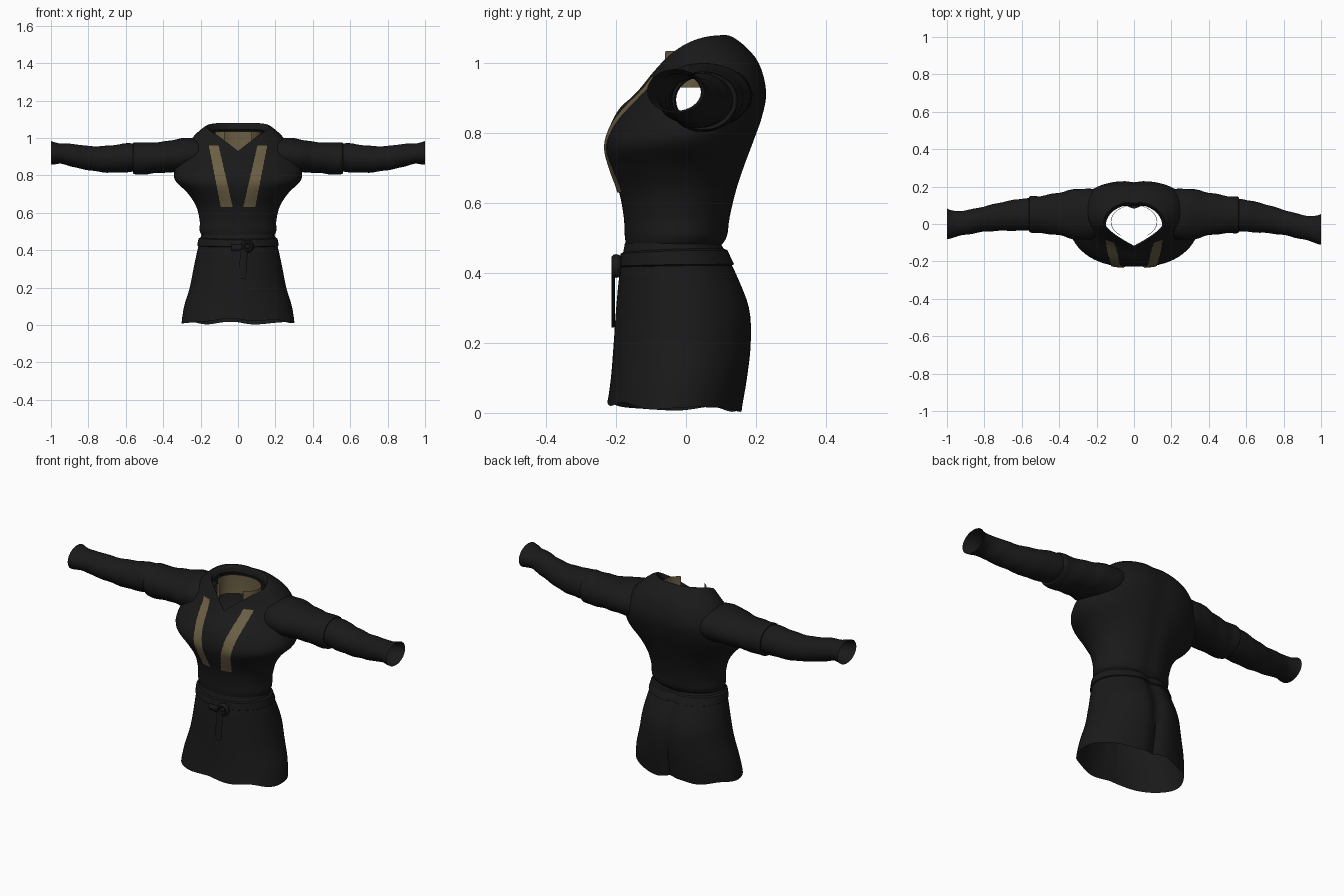
import bpy, bmesh, math
from mathutils import Vector
from mathutils.bvhtree import BVHTree

if "Cube" in bpy.data.objects:
    bpy.data.objects.remove(bpy.data.objects["Cube"])


def material(name, rgb):
    m = bpy.data.materials.new(name)
    m.diffuse_color = (*rgb, 1)
    m.use_nodes = True
    m.node_tree.nodes["Principled BSDF"].inputs["Base Color"].default_value = m.diffuse_color
    return m


BLACK = material("black_cloth", (0.0100, 0.0100, 0.0100))
TAN = material("tan_trim", (0.148, 0.114, 0.058))


def finish(name, bm, mat, angle=40):
    me = bpy.data.meshes.new(name)
    bm.to_mesh(me)
    ob = bpy.data.objects.new(name, me)
    bpy.context.collection.objects.link(ob)
    me.materials.append(mat)
    bpy.ops.object.select_all(action='DESELECT')
    ob.select_set(True)
    bpy.context.view_layer.objects.active = ob
    bpy.ops.object.shade_smooth_by_angle(angle=math.radians(angle))
    return ob


def loft(rings, closed=True):
    """Skin a list of point rings with quads."""
    bm = bmesh.new()
    rows = [[bm.verts.new(p) for p in r] for r in rings]
    n = len(rows[0])
    for a, b in zip(rows, rows[1:]):
        for i in range(n if closed else n - 1):
            j = (i + 1) % n
            bm.faces.new((a[i], a[j], b[j], b[i]))
    return bm


def smooth_rows(rows, steps):
    """Catmull-Rom interpolation between parameter rows."""
    out = []
    for i in range(len(rows) - 1):
        p = [rows[max(0, min(len(rows) - 1, i + k))] for k in (-1, 0, 1, 2)]
        for s in range(steps):
            t = s / steps
            out.append([0.5 * (2 * b + (c - a) * t + (2 * a - 5 * b + 4 * c - d) * t * t
                               + (3 * b - a - 3 * c + d) * t ** 3) for a, b, c, d in zip(*p)])
    return out + [rows[-1]]


def body_ring(row, n=64, groove=0.0, seam=0.0):
    """Oval ring: half width, front y, back y, front z, back z, front point, back squareness."""
    hw, yf, yb, zf, zb, point, square = (*row, 0, 0)[:7]
    pts = []
    for i in range(n):
        a = 2 * math.pi * i / n
        c, s = math.cos(a), math.sin(a)
        if s > 0:
            e = 1 - square
            c, s = math.copysign(abs(c) ** e, c), s ** e
        else:
            s = (1 - point) * s - point * (1 - abs(c))
        x = hw * c
        y = (yf + yb) / 2 + (yb - yf) / 2 * s
        t = max(0, (yb - y) / (yb - yf))
        z = zb - (zb - zf) * t ** 2.5
        if s > 0:
            y -= groove * math.exp(-(x / 0.035) ** 2)
        else:
            y += seam * math.exp(-((x + 0.02) / 0.012) ** 2)
        pts.append((x, y, z))
    return pts


# Skirt, open at the hem, with a pleat down the back and a seam in front
skirt_rows = [
    (0.302, -0.225, 0.164, 0.028, 0.010), (0.288, -0.215, 0.180, 0.10, 0.10),
    (0.258, -0.207, 0.192, 0.20, 0.20), (0.238, -0.200, 0.188, 0.30, 0.30),
    (0.217, -0.190, 0.150, 0.40, 0.40), (0.195, -0.175, 0.107, 0.485, 0.485)]
rings = [body_ring(r, groove=0.025, seam=0.006) for r in smooth_rows(skirt_rows, 4)]
rings[0] = [(x, y, z + 0.007 * math.sin(23 * x + 17 * y)) for x, y, z in rings[0]]
finish("skirt", loft(rings), BLACK)

# Upper body, rising to a V neck with a turned-in edge
body_rows = [
    (0.190, -0.170, 0.103, 0.475, 0.475, 0, 0), (0.205, -0.175, 0.122, 0.505, 0.505, 0, 0),
    (0.205, -0.178, 0.130, 0.56, 0.56, 0, 0), (0.225, -0.191, 0.149, 0.63, 0.64, 0, 0),
    (0.272, -0.215, 0.172, 0.70, 0.71, -0.06, 0), (0.338, -0.227, 0.198, 0.76, 0.78, -0.12, 0),
    (0.335, -0.217, 0.221, 0.82, 0.85, 0.05, 0.1), (0.300, -0.190, 0.231, 0.87, 0.92, 0.25, 0.2),
    (0.255, -0.158, 0.211, 0.90, 1.00, 0.4, 0.18), (0.205, -0.138, 0.165, 0.92, 1.055, 0.55, 0.1),
    (0.165, -0.125, 0.120, 0.93, 1.08, 0.7, 0), (0.150, -0.116, 0.105, 0.915, 1.045, 0.7, 0)]
rings = [body_ring(r, groove=0.008) for r in smooth_rows(body_rows, 4)]
bm = loft(rings)
surface = BVHTree.FromBMesh(bm)


def arm_hole(f):
    c = f.calc_center_median()
    return abs(c.x) > 0.2 and ((c.y - 0.05) / 0.11) ** 2 + ((c.z - 0.9) / 0.075) ** 2 < 1


bmesh.ops.delete(bm, geom=[f for f in bm.faces if arm_hole(f)], context='FACES')
finish("upper_body", bm, BLACK)


# Sleeves: x, low y, high y, low z, high z
upper_rows = [(0.21, -0.075, 0.185, 0.82, 1.0), (0.30, -0.085, 0.188, 0.815, 0.998),
              (0.40, -0.06, 0.168, 0.815, 0.98), (0.50, -0.05, 0.15, 0.805, 0.975),
              (0.555, -0.045, 0.146, 0.805, 0.978), (0.56, -0.03, 0.13, 0.82, 0.965)]
fore_rows = [(0.50, -0.03, 0.13, 0.83, 0.96), (0.58, -0.038, 0.135, 0.818, 0.972),
             (0.70, -0.042, 0.112, 0.815, 0.958), (0.80, -0.05, 0.085, 0.828, 0.957),
             (0.88, -0.066, 0.065, 0.844, 0.968), (0.94, -0.078, 0.056, 0.862, 0.969),
             (0.98, -0.092, 0.06, 0.859, 0.977), (1.00, -0.096, 0.068, 0.857, 0.983)]


def sleeve_ring(row, side, n=32):
    x, y0, y1, z0, z1 = row
    shift = -side * 0.015 * max(0, x - 0.5) / 0.5
    pts = []
    for i in range(n):
        a = 2 * math.pi * i / n
        k = 1 + 0.02 * math.sin(60 * x + 2 * a) * (x < 0.96)   # soft wrinkles
        pts.append((side * x, (y0 + y1) / 2 + shift + k * (y1 - y0) / 2 * math.cos(a),
                    (z0 + z1) / 2 + k * (z1 - z0) / 2 * math.sin(a)))
    return pts if side < 0 else pts[::1]


for side, label in ((-1, "left"), (1, "right")):
    for part, rows in (("upper_sleeve", upper_rows), ("forearm_sleeve", fore_rows)):
        bm = loft([sleeve_ring(r, side) for r in smooth_rows(rows, 4)])
        bmesh.ops.recalc_face_normals(bm, faces=bm.faces)
        finish(label + "_" + part, bm, BLACK)

# Trim strips draped down the chest
for side, label in ((-1, "left"), (1, "right")):
    rings = []
    for r in range(25):
        t = r / 24
        z = 0.63 + 0.33 * t
        mid = 0.060 + 0.070 * t
        ragged = 0.004 * (r % 2)
        row = []
        for k in range(5):
            x = side * (mid + (k / 4 - 0.5) * (0.062 - 0.012 * t + ragged))
            hit = surface.ray_cast(Vector((x, -1, z)), Vector((0, 1, 0)))[0]
            row.append((x, (hit.y if hit else -0.1) - 0.007, z))
        rings.append(row)
    bm = loft(rings, closed=False)
    bmesh.ops.recalc_face_normals(bm, faces=bm.faces)
    if sum(f.normal.y for f in bm.faces) > 0:
        bmesh.ops.reverse_faces(bm, faces=bm.faces)
    finish(label + "_chest_trim", bm, TAN)

# Lining standing inside the neck
rings = []
for z, s in ((0.93, 1.0), (0.98, 1.02), (1.035, 1.0)):
    row = []
    for i in range(33):
        a = math.radians(-54 + 288 * i / 32)
        row.append((0.122 * s * math.cos(a), 0.012 + 0.088 * s * math.sin(a), z))
    rings.append(row)
bm = loft(rings, closed=False)
bmesh.ops.reverse_faces(bm, faces=bm.faces)
finish("neck_lining", bm, TAN)

# Belt wrapped close round the waist
belt_rows = [(0.210, -0.184, 0.136, 0.415, 0.42), (0.218, -0.193, 0.145, 0.42, 0.425),
             (0.211, -0.187, 0.126, 0.455, 0.465), (0.200, -0.178, 0.115, 0.46, 0.47)]
finish("belt", loft([body_ring(r, groove=0.02) for r in belt_rows]), BLACK)


def tube(name, pts, radius, cyclic=False, flat=1.0, y=-0.2):
    """Cord swept along points in the front plane; flat scales its depth."""
    n = len(pts)
    rings = []
    for i, (x, z) in enumerate(pts):
        p, q = pts[(i - 1) % n if cyclic else max(i - 1, 0)], pts[(i + 1) % n if cyclic else min(i + 1, n - 1)]
        d = math.hypot(q[0] - p[0], q[1] - p[1])
        nx, nz = (q[1] - p[1]) / d, -(q[0] - p[0]) / d
        rings.append([(x + nx * radius * math.cos(a), y + radius * flat * math.sin(a),
                       z + nz * radius * math.cos(a)) for a in [2 * math.pi * k / 10 for k in range(10)]])
    bm = loft(rings + ([rings[0]] if cyclic else []))
    bmesh.ops.remove_doubles(bm, verts=bm.verts, dist=1e-5)
    if not cyclic:
        bmesh.ops.holes_fill(bm, edges=bm.edges)
    bmesh.ops.recalc_face_normals(bm, faces=bm.faces)
    finish(name, bm, BLACK)


# Belt knot with its loop and hanging tail
circle = [(0.05 + 0.022 * math.cos(a), 0.42 + 0.022 * math.sin(a))
          for a in [2 * math.pi * k / 24 for k in range(24)]]
tube("knot_ring", circle, 0.012, True, 1.2)
tube("knot_centre", [(0.038, 0.42), (0.062, 0.42)], 0.014)
tube("knot_loop", [(0.03, 0.42), (0.0, 0.412), (-0.035, 0.415)], 0.017, flat=0.6)
tube("belt_tail", [(0.035, 0.405), (0.03, 0.36), (0.026, 0.30), (0.024, 0.245)], 0.02, flat=0.25, y=-0.208)
